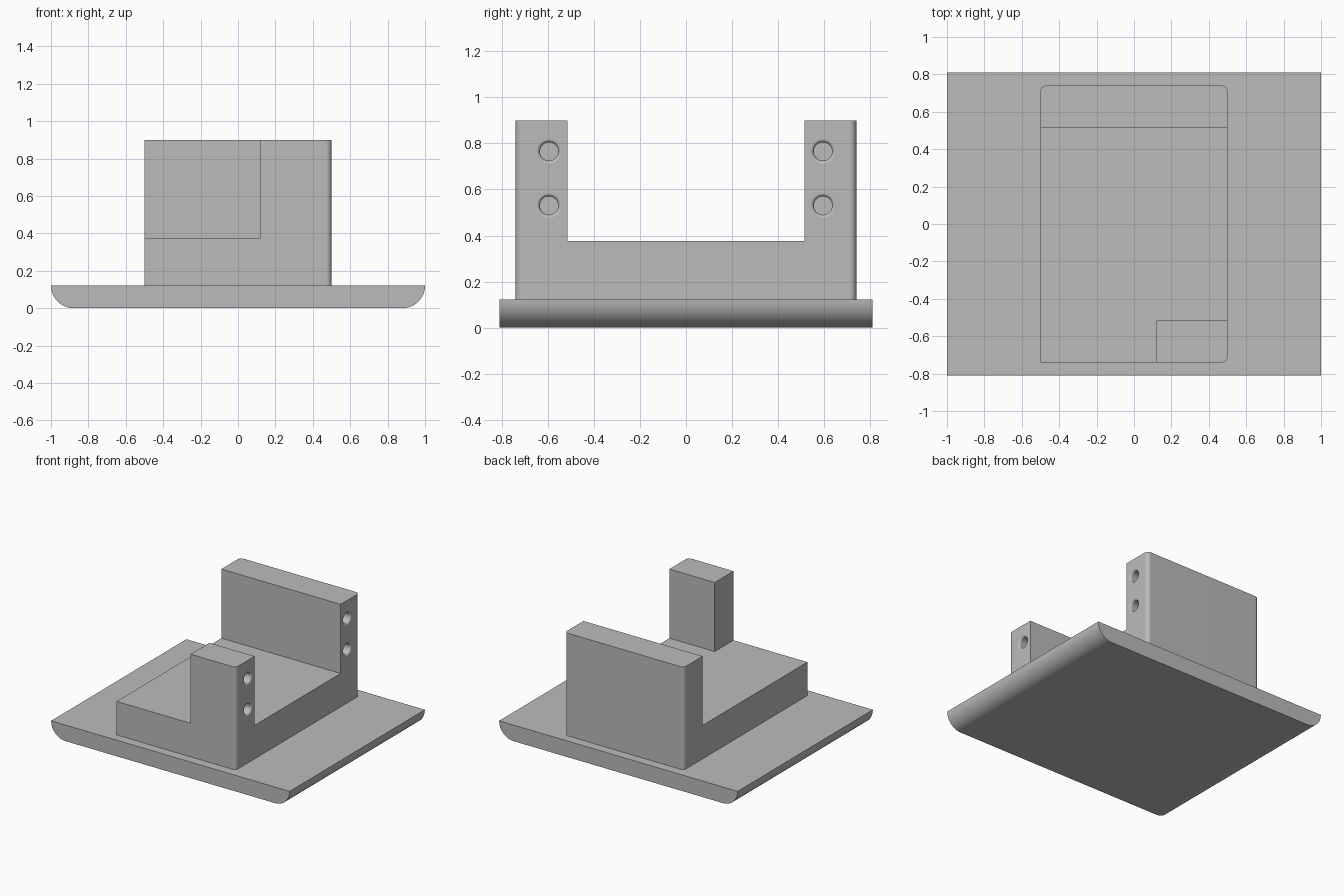
import bpy, bmesh
from math import sin, cos, pi, radians
from mathutils import Vector, Matrix

if "Cube" in bpy.data.objects:
    bpy.data.objects.remove(bpy.data.objects["Cube"])

grey = bpy.data.materials.new("plain grey")
grey.use_nodes = True
grey.diffuse_color = (0.5, 0.5, 0.5, 1)
grey.node_tree.nodes["Principled BSDF"].inputs["Base Color"].default_value = (0.5, 0.5, 0.5, 1)


def make_object(name, bm):
    bmesh.ops.recalc_face_normals(bm, faces=bm.faces[:])
    mesh = bpy.data.meshes.new(name)
    bm.to_mesh(mesh)
    bm.free()
    mesh.materials.append(grey)
    obj = bpy.data.objects.new(name, mesh)
    bpy.context.collection.objects.link(obj)
    return obj


def box(name, low, high, rounded=lambda a, b: False, radius=0.0, segments=8):
    """Box between two corners; edges picked by the rule are rounded."""
    low, high = Vector(low), Vector(high)
    bm = bmesh.new()
    bmesh.ops.create_cube(bm, size=1)
    bmesh.ops.scale(bm, vec=high - low, verts=bm.verts)
    bmesh.ops.translate(bm, vec=(low + high) / 2, verts=bm.verts)
    edges = [e for e in bm.edges if rounded(e.verts[0].co, e.verts[1].co)]
    if edges:
        bmesh.ops.bevel(bm, geom=edges, offset=radius, segments=segments,
                        profile=0.5, affect='EDGES', clamp_overlap=False)
        bmesh.ops.remove_doubles(bm, verts=bm.verts[:], dist=1e-5)
    return make_object(name, bm)


def hole_cutter(face_x, y, z, r=0.04, lip=0.015, depth=0.2, sides=32):
    """Blind hole along x whose mouth flares out in a rounded lip."""
    profile = [(-depth, r)]
    for i in range(7):
        a = i / 6 * pi / 2
        profile.append((-lip + lip * sin(a), r + lip - lip * cos(a)))
    profile.append((0.05, r + lip))
    bm = bmesh.new()
    rings = [[bm.verts.new((face_x + x, y + q * cos(2 * pi * k / sides),
                            z + q * sin(2 * pi * k / sides)))
              for k in range(sides)] for x, q in profile]
    for a, b in zip(rings, rings[1:]):
        for k in range(sides):
            n = (k + 1) % sides
            bm.faces.new((a[k], a[n], b[n], b[k]))
    bm.faces.new(rings[0])
    bm.faces.new(rings[-1])
    return make_object("hole_cutter", bm)


def cut(target, cutter):
    cutter.hide_render = True
    mod = target.modifiers.new("cut", 'BOOLEAN')
    mod.operation, mod.solver, mod.object = 'DIFFERENCE', 'EXACT', cutter
    bpy.context.view_layer.objects.active = target
    bpy.ops.object.modifier_apply(modifier=mod.name)
    bpy.data.objects.remove(cutter)


def finish(obj):
    bpy.ops.object.select_all(action='DESELECT')
    obj.select_set(True)
    bpy.context.view_layer.objects.active = obj
    bpy.ops.object.shade_smooth_by_angle(angle=radians(30))
    mod = obj.modifiers.new("even_shading", 'WEIGHTED_NORMAL')
    mod.keep_sharp = True


PLATE_TOP, FLOOR, TOP = 0.122, 0.376, 0.9

# Base plate with rounded lower side edges
base = box("base_plate", (-1, -0.81, 0), (1, 0.81, PLATE_TOP),
           lambda a, b: a.z < 0.01 and b.z < 0.01 and abs(a.x - b.x) < 0.01,
           PLATE_TOP - 0.001, 12)

# Bracket: one block, three rounded upright corners
bracket = box("bracket", (-0.5, -0.74, PLATE_TOP), (0.5, 0.74, TOP),
              lambda a, b: abs(a.z - b.z) > 0.1 and not (a.x < 0 and a.y < 0), 0.03, 6)

# Cut the channel, then shorten the front wall to a post
cut(bracket, box("channel_cutter", (-1, -0.515, FLOOR), (1, 0.515, 2)))
cut(bracket, box("post_cutter", (-1, -1, FLOOR), (0.12, 0, 2)))

# Screw holes in the ends of the back wall and post
for y in (-0.595, 0.595):
    for z in (0.53, 0.765):
        cut(bracket, hole_cutter(0.5, y, z))

for obj in (base, bracket):
    finish(obj)
